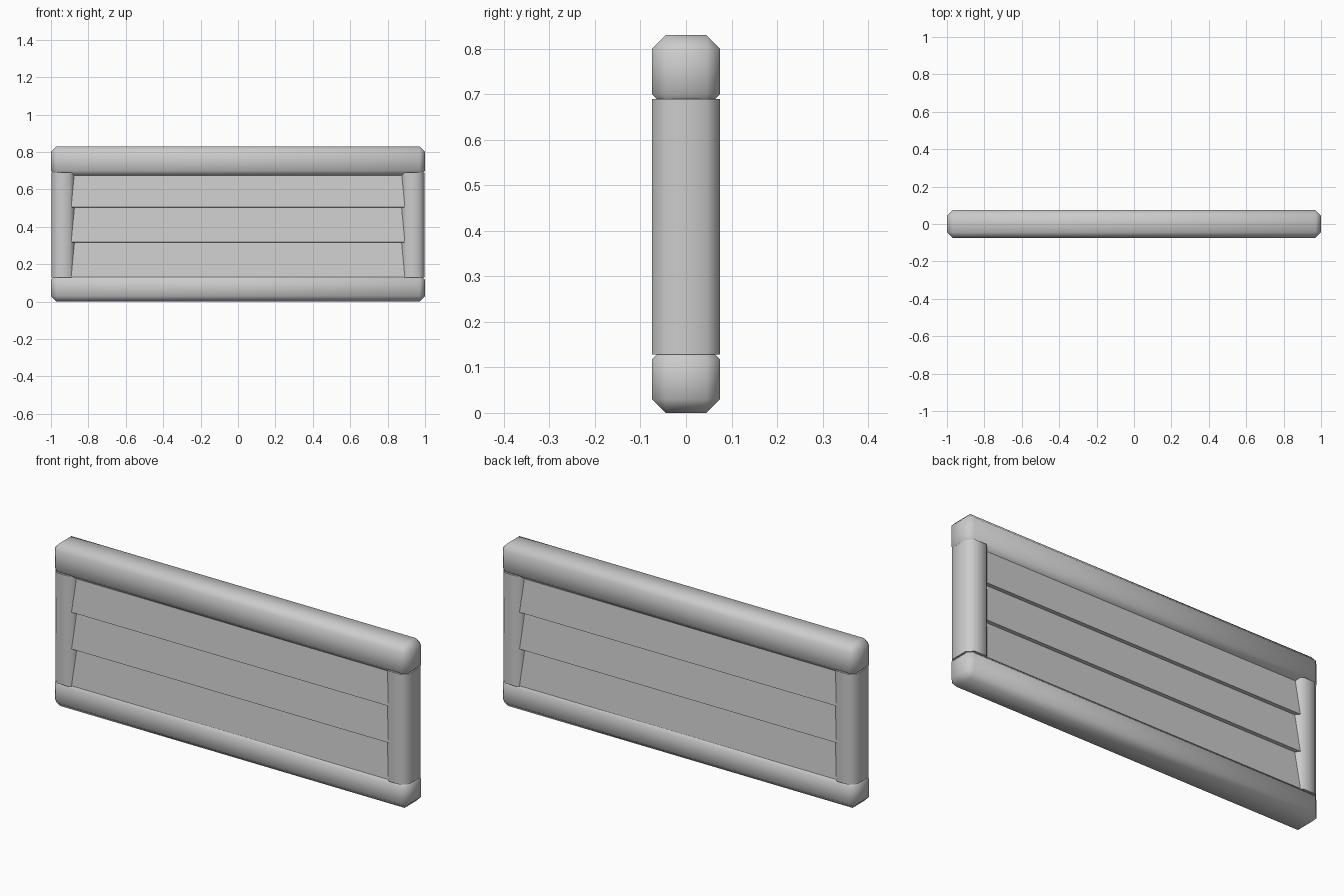
import bpy, bmesh, math

cube = bpy.data.objects.get("Cube")
if cube:
    bpy.data.objects.remove(cube, do_unlink=True)

grey = bpy.data.materials.new("plain_grey")
grey.use_nodes = True
colour = (0.6, 0.6, 0.6, 1)
grey.diffuse_color = colour
grey.node_tree.nodes["Principled BSDF"].inputs["Base Color"].default_value = colour

CHAMFER = 0.03
DEPTH = 0.075


def add_object(name, bm):
    bmesh.ops.recalc_face_normals(bm, faces=bm.faces)
    mesh = bpy.data.meshes.new(name)
    bm.to_mesh(mesh)
    bm.free()
    mesh.materials.append(grey)
    obj = bpy.data.objects.new(name, mesh)
    bpy.context.collection.objects.link(obj)
    return obj


def chamfered_box(name, x0, x1, z0, z1, upright_only=False):
    bm = bmesh.new()
    bmesh.ops.create_cube(bm, size=1)
    for v in bm.verts:
        v.co.x = x0 if v.co.x < 0 else x1
        v.co.y = math.copysign(DEPTH, v.co.y)
        v.co.z = z0 if v.co.z < 0 else z1
    # posts keep square ends, rails are chamfered all round
    edges = [e for e in bm.edges if not upright_only
             or abs(e.verts[0].co.z - e.verts[1].co.z) > 0.1]
    bmesh.ops.bevel(bm, geom=edges, offset=CHAMFER, segments=1,
                    profile=0.5, affect='EDGES')
    obj = add_object(name, bm)
    bpy.ops.object.select_all(action='DESELECT')
    obj.select_set(True)
    bpy.context.view_layer.objects.active = obj
    bpy.ops.object.shade_smooth_by_angle(angle=math.radians(50))


# Rails
chamfered_box("top_rail", -1, 1, 0.67, 0.83)
chamfered_box("bottom_rail", -1, 1, 0, 0.147)

# Posts
for name, x0, x1 in (("right_post", -0.997, -0.872), ("left_post", 0.872, 0.997)):
    chamfered_box(name, x0, x1, 0.128, 0.69, upright_only=True)

# Overlapping boards, thicker at the lower edge on both faces
PITCH = 0.187
for i, name in enumerate(("lower_board", "middle_board", "upper_board")):
    z0 = 0.131 + i * PITCH
    z1 = z0 + PITCH + 0.003
    profile = [(-0.065, z0), (-0.04, z0 - 0.003), (0.04, z0 - 0.003),
               (0.065, z0), (0.047, z1), (-0.047, z1)]
    bm = bmesh.new()
    face = bm.faces.new([bm.verts.new((-0.93, y, z)) for y, z in profile])
    ext = bmesh.ops.extrude_face_region(bm, geom=[face])
    ends = [g for g in ext["geom"] if isinstance(g, bmesh.types.BMVert)]
    bmesh.ops.translate(bm, verts=ends, vec=(1.86, 0, 0))
    add_object(name, bm)
